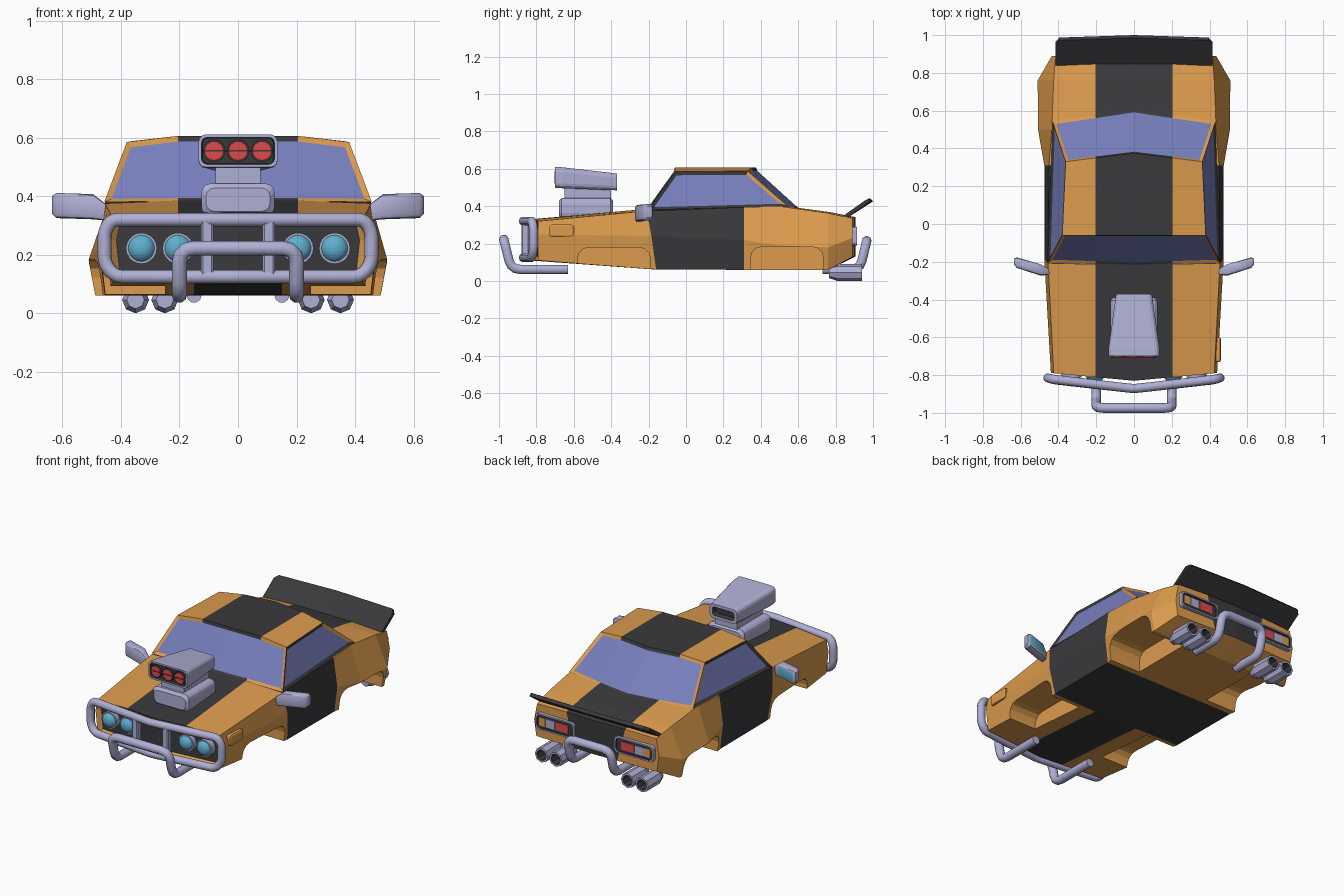
import bpy, bmesh, math
from mathutils import Vector

if "Cube" in bpy.data.objects:
    bpy.data.objects.remove(bpy.data.objects["Cube"])


def mat(name, r, g, b):
    m = bpy.data.materials.new(name)
    m.diffuse_color = (r, g, b, 1)
    m.use_nodes = True
    m.node_tree.nodes["Principled BSDF"].inputs["Base Color"].default_value = m.diffuse_color
    return m


ORANGE = mat("orange_paint", 0.72, 0.33, 0.075)
BLACK = mat("black_paint", 0.042, 0.042, 0.046)
CHROME = mat("pale_metal", 0.43, 0.43, 0.66)
GLASS = mat("blue_glass", 0.18, 0.21, 0.50)
LAMP = mat("cyan_lamp", 0.11, 0.43, 0.62)
RED = mat("red", 0.72, 0.07, 0.07)
smooth = []


def finish(bm, name, mats):
    bmesh.ops.recalc_face_normals(bm, faces=bm.faces)
    me = bpy.data.meshes.new(name)
    bm.to_mesh(me)
    bm.free()
    for m in mats:
        me.materials.append(m)
    ob = bpy.data.objects.new(name, me)
    bpy.context.collection.objects.link(ob)
    return ob


def loft(name, rings, mats, rule=lambda i, j: 0):
    """Skin a list of closed rings; rule gives the material of ring step i, side j."""
    bm = bmesh.new()
    vs = [[bm.verts.new(p) for p in r] for r in rings]
    n = len(rings[0])
    for i in range(len(vs) - 1):
        for j in range(n):
            k = (j + 1) % n
            bm.faces.new((vs[i][j], vs[i][k], vs[i + 1][k], vs[i + 1][j])).material_index = rule(i, j)
    bm.faces.new(vs[0]).material_index = rule(-1, 0)
    bm.faces.new(vs[-1]).material_index = rule(len(vs) - 1, 0)
    return finish(bm, name, mats)


def circle(r, n=16):
    return [(r * math.cos(math.tau * k / n), r * math.sin(math.tau * k / n)) for k in range(n)]


def rrect(w, h, r, seg=3):
    pts = []
    for q, (sx, sz) in enumerate(((1, 1), (-1, 1), (-1, -1), (1, -1))):
        for k in range(seg + 1):
            a = math.pi / 2 * (q + k / seg)
            pts.append((sx * (w - r) + r * math.cos(a), sz * (h - r) + r * math.sin(a)))
    return pts


def at_y(pts, y, cx=0, cz=0):
    return [(cx + a, y, cz + b) for a, b in pts]


def at_x(pts, x, cy, cz):
    return [(x, cy + a, cz + b) for a, b in pts]


def tube(name, pts, r, cyclic=False, bend=0.05):
    """Round pipe through the points with softened corners."""
    P = [Vector(p) for p in pts]
    path = []
    for i, p in enumerate(P):
        if not cyclic and i in (0, len(P) - 1):
            path.append(p)
            continue
        a, b = P[i - 1] - p, P[(i + 1) % len(P)] - p
        d = min(bend, a.length * 0.45, b.length * 0.45)
        a, b = p + a.normalized() * d, p + b.normalized() * d
        path += [a.lerp(p, t).lerp(p.lerp(b, t), t) for t in (0, 0.33, 0.67, 1)]
    cu = bpy.data.curves.new(name, 'CURVE')
    cu.dimensions = '3D'
    cu.bevel_depth, cu.bevel_resolution, cu.use_fill_caps = r, 3, True
    sp = cu.splines.new('POLY')
    sp.points.add(len(path) - 1)
    for q, p in zip(sp.points, path):
        q.co = (*p, 1)
    sp.use_cyclic_u = cyclic
    cu.materials.append(CHROME)
    ob = bpy.data.objects.new(name, cu)
    bpy.context.collection.objects.link(ob)
    bpy.ops.object.select_all(action='DESELECT')
    ob.select_set(True)
    bpy.context.view_layer.objects.active = ob
    bpy.ops.object.convert(target='MESH')
    smooth.append(bpy.context.view_layer.objects.active)


# Body shell: y, bow, top x, side z, centre z, mid x, mid z, low x, low z, forward slant
SECTIONS = [(-.79, -.04, .425, .32, .33, .44, .25, .425, .11, 0),
            (-.21, -.01, .455, .375, .385, .475, .24, .455, .062, .05),
            (.31, 0, .45, .395, .40, .475, .22, .455, .06, 0),
            (.50, 0, .435, .40, .405, .508, .19, .49, .06, 0),
            (.76, 0, .425, .363, .37, .51, .18, .487, .06, 0),
            (.89, .015, .415, .335, .342, .435, .23, .42, .13, 0)]
bm = bmesh.new()
vs = []
for y, bow, xt, zt, zc, xm, zm, xb, zb, sl in SECTIONS:
    half = [(0, zc, 0), (.205, zc, 0), (xt, zt, 0), (xm, zm, sl / 2), (xb, zb, sl), (.15, zb, sl), (0, zb, sl)]
    ring = half + [(-x, z, s) for x, z, s in half[5:0:-1]]
    vs.append([bm.verts.new((x, y + s + bow * (1 - min(1, abs(x) / xt)), z)) for x, z, s in ring])
for i in range(5):
    for j in range(12):
        k = (j + 1) % 12
        f = bm.faces.new((vs[i][j], vs[i][k], vs[i + 1][k], vs[i + 1][j]))
        f.material_index = int(j in (0, 11) or i == 1 or (i == 0 and j in (5, 6)))
caps = []
for v in (vs[0], vs[-1]):
    caps.append([bm.faces.new([v[q] for q in c]) for c in
                 ((0, 1, 5, 6), (6, 7, 11, 0), (1, 2, 3, 4, 5), (7, 8, 9, 10, 11))])
for f in caps[1][:2]:
    f.material_index = 1
bmesh.ops.recalc_face_normals(bm, faces=bm.faces)
bmesh.ops.inset_region(bm, faces=caps[0], thickness=0.022, depth=-0.025, use_even_offset=True)
for f in caps[0]:
    f.material_index = 1
body = finish(bm, "body", [ORANGE, BLACK])

# Wheel wells cut into both sides
for s in (1, -1):
    for yc, zc in ((-.385, .08), (.54, .083)):
        prof = rrect(.195, .10, .06)
        cut = loft("well_cutter", [at_x(prof, s * x, yc, zc) for x in (.25, .65)], [ORANGE])
        cut.hide_render = True
        md = body.modifiers.new("well", 'BOOLEAN')
        md.operation, md.solver, md.object = 'DIFFERENCE', 'EXACT', cut
        bpy.context.view_layer.objects.active = body
        bpy.ops.object.modifier_apply(modifier=md.name)
        bpy.data.objects.remove(cut)

# Cabin: windscreen, roof, rear window, then the two sides
bm = bmesh.new()
rows = []
for yc, ye, xe, zc, ze in ((-.22, -.205, .457, .383, .38), (-.06, -.06, .38, .606, .585),
                           (.375, .33, .362, .606, .588), (.61, .545, .432, .392, .40)):
    rows.append([bm.verts.new((x, yc + (ye - yc) * (abs(x) / xe), ze if abs(x) == xe else zc))
                 for x in (-xe, -.205, 0, .205, xe)])
strips = []
for a, b in zip(rows, rows[1:]):
    fs = [bm.faces.new((a[j], a[j + 1], b[j + 1], b[j])) for j in range(4)]
    fs[1].material_index = fs[2].material_index = 1
    strips.append(fs)
sides = [bm.faces.new([r[e] for r in rows]) for e in (0, 4)]
bm.faces.new([r[0] for r in (rows[0],)] + rows[0][1:] + rows[3][::-1])
bmesh.ops.recalc_face_normals(bm, faces=bm.faces)
for f in sides:
    f.material_index = 1
for win in (strips[0], strips[2], sides[:1], sides[1:]):
    res = bmesh.ops.inset_region(bm, faces=win, thickness=0.018, depth=-0.008, use_even_offset=True)
    for f in res["faces"]:
        if win[0] in sides and f.calc_center_median().y > .36:
            f.material_index = 0
    for f in win:
        f.material_index = 2
finish(bm, "cabin", [ORANGE, BLACK, GLASS])

# Rear spoiler
loft("spoiler", [[(x, .84, .348), (x, .85, .33), (x, yt, zt), (x, yt - .015, zt + .016)]
                 for x, yt, zt in ((-.415, .965, .41), (-.395, .987, .423), (0, 1.0, .426),
                                   (.395, .987, .423), (.415, .965, .41))], [BLACK])

# Blower base, neck and intake scoop
loft("blower_base", [at_y(rrect(.125 - d, .055 - d, .03), y, 0, .388)
                     for y, d in ((-.68, .015), (-.665, 0), (-.405, 0), (-.39, .015))], [CHROME])
loft("blower_neck", [at_y(rrect(.077, .04, .01), y, 0, .465) for y in (-.65, -.4)], [CHROME])
loft("intake_scoop", [at_y(rrect(w, h, r), y, 0, z) for w, h, r, y, z in
                      ((.07, .022, .015, -.40, .53), (.075, .027, .015, -.37, .53), (.095, .045, .025, -.37, .53),
                       (.135, .056, .025, -.66, .552), (.135, .056, .025, -.70, .555),
                       (.125, .046, .02, -.70, .555), (.122, .044, .02, -.68, .555))],
     [CHROME, BLACK], lambda i, j: int(i in (-1, 0, 5, 6)))
for x in (-.082, 0, .082):
    loft("intake_rim", [at_y(circle(r), y, x, .555) for r, y in ((.039, -.675), (.039, -.697))], [BLACK])
    loft("intake_flap", [at_y(circle(.033), y, x, .555) for y in (-.69, -.703)], [RED])
loft("intake_shaft", [at_y(rrect(.118, .002, .001, 1), y, 0, .555) for y in (-.69, -.706)], [BLACK])

# Front bumper loop with uprights
half = [(.43, -.822, .32), (.456, -.815, .28), (.456, -.815, .17), (.42, -.825, .125)]
tube("front_bumper", [(0, -.872, .32)] + half + [(0, -.872, .125)] + [(-x, y, z) for x, y, z in half[::-1]],
     .024, True, .03)
for s in (1, -1):
    loft("bumper_upright", [[(s * .105 + a, -.86 + b, z) for a, b in rrect(.021, .02, .006, 1)]
                            for z in (.125, .32)], [CHROME])

# Front and rear push bars
for name, x, ys, z in (("front_push_bar", .2, (-.63, -.935, -.974), .222),
                       ("rear_push_bar", .15, (.73, .93, .966), .215)):
    leg = [(x, ys[0], .062), (x, ys[1], .062), (x, ys[2], z)]
    tube(name, leg + [(-a, b, c) for a, b, c in leg[::-1]], .026)

for s in (1, -1):
    # Headlights
    for x in (.33, .205):
        smooth.append(loft("headlight", [at_y(circle(r, 20), y, s * x, .222) for r, y in
                                         ((.053, -.76), (.053, -.812), (.045, -.812), (.04, -.822),
                                          (.026, -.832), (.01, -.836))],
                           [CHROME, LAMP], lambda i, j: int(i > 1)))
    # Twin exhaust pipes
    for x in (.35, .25):
        loft("exhaust_pipe", [at_y(circle(r, 8), y, s * x, .046) for r, y in
                              ((.03, .765), (.046, .81), (.046, .94), (.034, .94), (.032, .88))],
             [CHROME, BLACK], lambda i, j: int(i > 2))
    # Tail light housing with three lenses
    loft("tail_light_housing", [at_y(rrect(w, h, .02), y, s * .275, .24) for w, h, y in
                                ((.135, .05, .87), (.135, .05, .915), (.125, .041, .915), (.123, .039, .907))],
         [CHROME, BLACK], lambda i, j: int(i > 1))
    for x, w, m in ((.365, .022, ORANGE), (.31, .031, CHROME), (.23, .045, RED)):
        loft("tail_lens", [at_y(rrect(w, .026, .003, 1), y, s * x, .24) for y in (.90, .912)], [m])
    # Door mirrors, glass on the rear face
    smooth.append(loft("door_mirror", [at_x(rrect(hy, hz, hy * .5, 2), s * x, y, z) for x, y, z, hy, hz in
                                       ((.445, -.255, .342, .014, .026), (.495, -.243, .364, .03, .043),
                                        (.62, -.205, .368, .028, .043), (.636, -.198, .37, .016, .03))],
                       [CHROME, LAMP], lambda i, j: int(i == 1 and j == 11)))

# Side marker on the right front wing
loft("side_marker", [at_x(rrect(.065 - d, .033 - d, .012), x, -.665, .268)
                     for x, d in ((.43, 0), (.455, 0), (.46, .008))], [ORANGE])

# Smooth the round parts
bpy.ops.object.select_all(action='DESELECT')
for ob in smooth:
    ob.select_set(True)
bpy.context.view_layer.objects.active = smooth[0]
bpy.ops.object.shade_smooth_by_angle(angle=math.radians(40))
